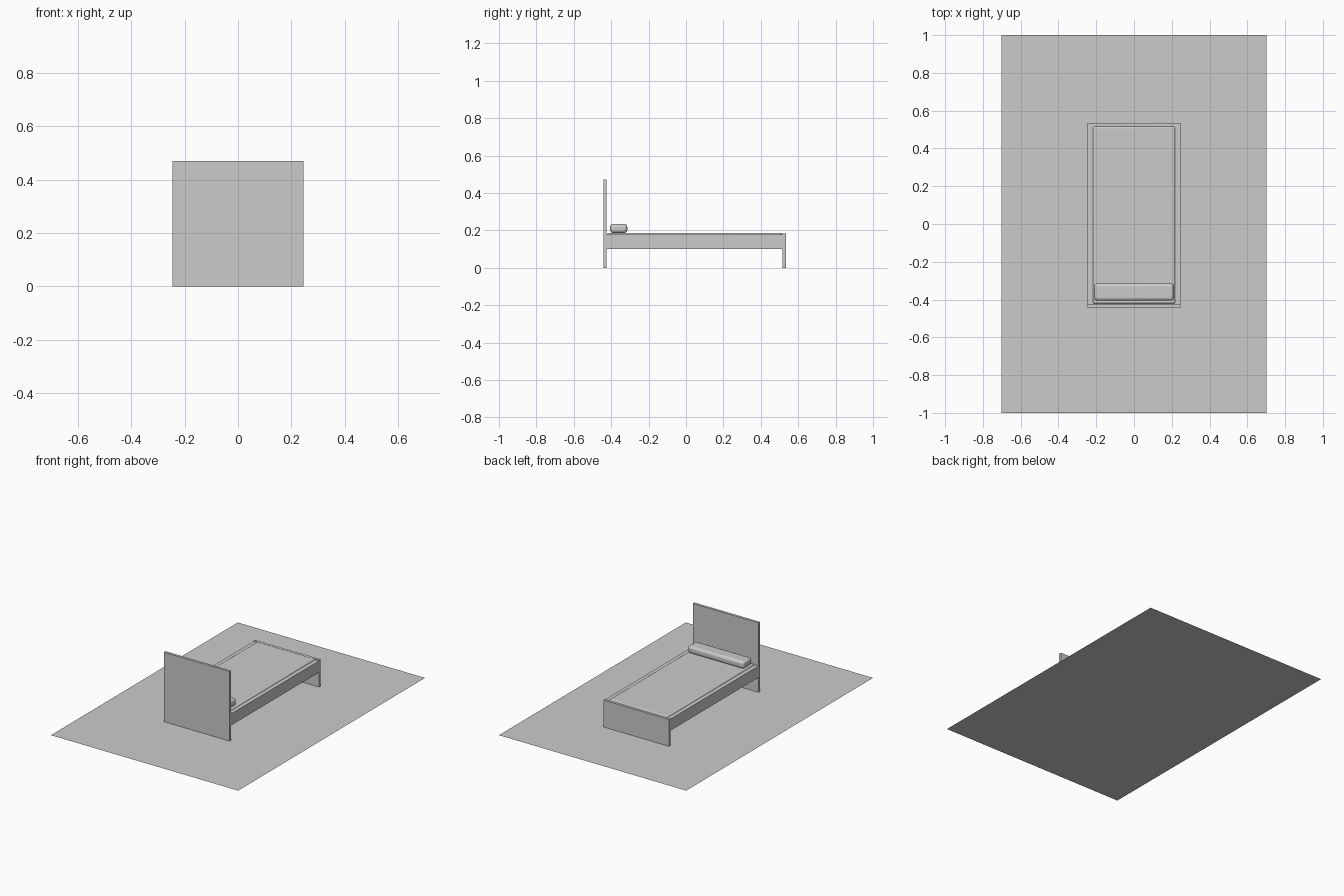
import bpy

if "Cube" in bpy.data.objects:
    bpy.data.objects.remove(bpy.data.objects["Cube"])


def box(name, x, y, z, bevel=0.0, segments=4):
    """Box from min/max ranges, optionally with rounded edges."""
    bpy.ops.mesh.primitive_cube_add(size=1)
    ob = bpy.context.object
    ob.name = name
    ob.location = [(a + b) / 2 for a, b in (x, y, z)]
    ob.scale = [b - a for a, b in (x, y, z)]
    bpy.ops.object.transform_apply(location=False, rotation=False, scale=True)
    if bevel:
        mod = ob.modifiers.new("round", 'BEVEL')
        mod.width = bevel
        mod.segments = segments
        bpy.ops.object.shade_smooth_by_angle()
    return ob


# Floor sheet under the bed
bpy.ops.mesh.primitive_plane_add(size=1)
floor = bpy.context.object
floor.name = "floor"
floor.scale = (1.404, 2.0, 1)
bpy.ops.object.transform_apply(location=False, rotation=False, scale=True)

W = 0.246  # half width of the bed

# End boards reaching the floor
box("headboard", (-W, W), (-0.441, -0.424), (0, 0.471))
box("footboard", (-W, W), (0.517, 0.534), (0, 0.182))

# Raised bed base between the boards
box("bed_base", (-W, W), (-0.424, 0.517), (0.10, 0.178))

# Mattress showing just above the base
box("mattress", (-0.218, 0.218), (-0.422, 0.516), (0.12, 0.187), 0.010)

# Pillow at the head end
box("pillow", (-0.211, 0.211), (-0.406, -0.314), (0.186, 0.235), 0.017, 5)
